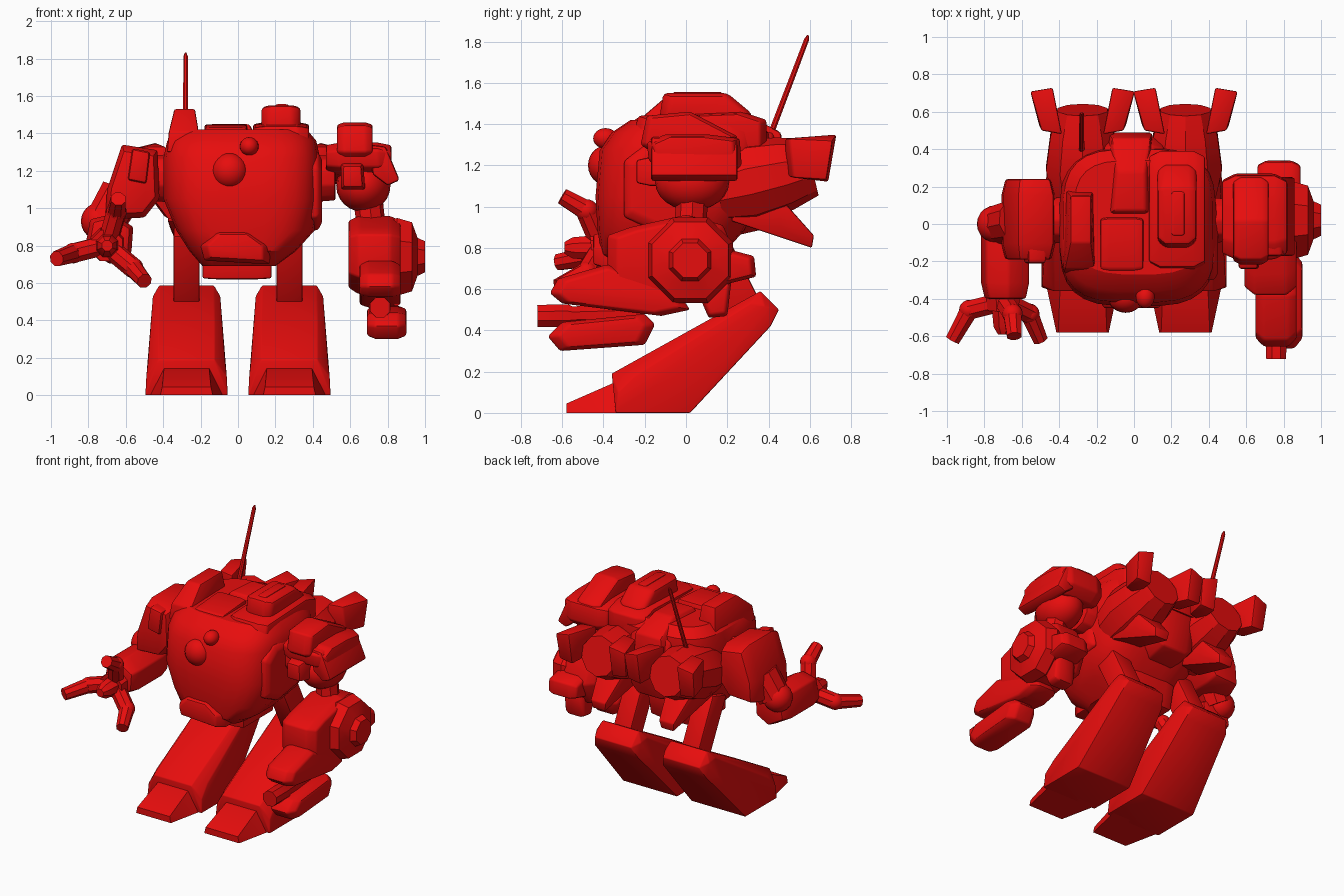
import bpy, bmesh, math
from mathutils import Vector

if "Cube" in bpy.data.objects:
    bpy.data.objects.remove(bpy.data.objects["Cube"])

red = bpy.data.materials.new("red_paint")
red.diffuse_color = (0.8, 0.004, 0.004, 1)
red.use_nodes = True
red.node_tree.nodes["Principled BSDF"].inputs["Base Color"].default_value = red.diffuse_color


def finish(name, bm, bevel=0.0, angle=32):
    bmesh.ops.recalc_face_normals(bm, faces=bm.faces)
    if bevel:
        bmesh.ops.dissolve_limit(bm, angle_limit=0.03, verts=bm.verts, edges=bm.edges)
        edges = [e for e in bm.edges if len(e.link_faces) == 2 and e.calc_face_angle() > 0.4]
        bmesh.ops.bevel(bm, geom=edges, offset=bevel, segments=2, profile=0.5,
                        affect='EDGES', clamp_overlap=True)
    me = bpy.data.meshes.new(name)
    bm.to_mesh(me)
    bm.free()
    me.materials.append(red)
    me.shade_smooth()
    me.set_sharp_from_angle(angle=math.radians(angle))
    ob = bpy.data.objects.new(name, me)
    bpy.context.collection.objects.link(ob)
    return ob


def hull(name, pts, bevel=0.0):
    """Convex chunk around a few corner points."""
    bm = bmesh.new()
    for p in pts:
        bm.verts.new(p)
    r = bmesh.ops.convex_hull(bm, input=bm.verts)
    bmesh.ops.delete(bm, geom=list({v for v in r["geom_interior"] if isinstance(v, bmesh.types.BMVert)}),
                     context='VERTS')
    return finish(name, bm, bevel)


def slab(name, outline, x0, x1, inset=0.8, bevel=0.012):
    """Side (y, z) outline spanning x0..x1, with chamfered flanks."""
    cy = sum(p[0] for p in outline) / len(outline)
    cz = sum(p[1] for p in outline) / len(outline)
    m = (x1 - x0) * 0.2
    pts = []
    for x, s in ((x0, inset), (x0 + m, 1), (x1 - m, 1), (x1, inset)):
        pts += [(x, cy + (y - cy) * s, cz + (z - cz) * s) for y, z in outline]
    return hull(name, pts, bevel)


def plate(name, outline, y0, y1, inset=0.8, bevel=0.012):
    """Front (x, z) outline spanning y0..y1, with chamfered ends."""
    cx = sum(p[0] for p in outline) / len(outline)
    cz = sum(p[1] for p in outline) / len(outline)
    m = (y1 - y0) * 0.2
    pts = []
    for y, s in ((y0, inset), (y0 + m, 1), (y1 - m, 1), (y1, inset)):
        pts += [(cx + (x - cx) * s, y, cz + (z - cz) * s) for x, z in outline]
    return hull(name, pts, bevel)


def tube(name, rings, sides=10, bevel=0.0):
    """Loft of round rings: (centre, radius) pairs."""
    bm = bmesh.new()
    axis = Vector(rings[-1][0]) - Vector(rings[0][0])
    rot = axis.to_track_quat('Z', 'Y')
    loops = []
    for c, r in rings:
        loops.append([bm.verts.new(Vector(c) + rot @ Vector((
            r * math.cos((i + .5) * math.tau / sides), r * math.sin((i + .5) * math.tau / sides), 0)))
            for i in range(sides)])
    for a, b in zip(loops, loops[1:]):
        for i in range(sides):
            j = (i + 1) % sides
            bm.faces.new((a[i], a[j], b[j], b[i]))
    bm.faces.new(loops[0])
    bm.faces.new(loops[-1])
    return finish(name, bm, bevel)


def orb(name, c, size):
    bm = bmesh.new()
    bmesh.ops.create_uvsphere(bm, u_segments=20, v_segments=12, radius=1)
    for v in bm.verts:
        v.co = Vector(c) + Vector(a * b for a, b in zip(v.co, size))
    return finish(name, bm)


# Torso: stacked rounded-square sections (z, x0, x1, y front, y back)
bm = bmesh.new()
N, prev = 28, None
for z, x0, x1, y0, y1 in ((.69, -.19, .20, -.32, .10), (.77, -.26, .31, -.41, .18), (.88, -.33, .41, -.43, .28),
                          (1.05, -.40, .44, -.44, .37), (1.27, -.40, .44, -.42, .41),
                          (1.36, -.38, .42, -.36, .40), (1.42, -.32, .37, -.27, .34)):
    ring = []
    for i in range(N):
        t = (i + .5) * math.tau / N
        c, s = math.cos(t), math.sin(t)
        ring.append(bm.verts.new(((x0 + x1) / 2 + (x1 - x0) / 2 * math.copysign(abs(c) ** .6, c),
                                  (y0 + y1) / 2 + (y1 - y0) / 2 * math.copysign(abs(s) ** .6, s), z)))
    if prev:
        for i in range(N):
            bm.faces.new((prev[i], prev[(i + 1) % N], ring[(i + 1) % N], ring[i]))
    else:
        bm.faces.new(ring)
    prev = ring
bm.faces.new(prev)
finish("torso", bm)

# Face of the torso
plate("chin", [(-.18, .72), (.17, .70), (.17, .80), (.06, .88), (-.12, .88), (-.2, .8)], -.45, -.1)
orb("main_eye", (-.045, -.39, 1.20), (.095, .085, .095))
orb("small_eye", (.06, -.39, 1.33), (.05, .06, .05))
slab("cheek", [(-.30, .95), (-.30, 1.22), (-.2, 1.3), (.1, 1.3), (.1, .92), (-.15, .88)], .33, .45)
slab("pelvis", [(-.2, .62), (-.2, .8), (.2, .8), (.16, .62)], -.19, .18, .95)

# Roof boxes
slab("roof_housing", [(-.27, 1.3), (-.23, 1.44), (.27, 1.46), (.39, 1.42), (.39, 1.25), (-.1, 1.2)], .08, .38, .9)
slab("roof_hatch", [(-.13, 1.42), (-.11, 1.55), (.2, 1.55), (.32, 1.45), (.32, 1.40)], .125, .335, .85, .02)
slab("roof_hatch_rib", [(-.08, 1.5), (-.06, 1.556), (.17, 1.556), (.2, 1.5)], .20, .27, .95, .006)
hull("launcher", [(x, y, z) for x0, x1, y, z in ((-.38, -.2, -.26, 1.3), (-.37, -.21, -.24, 1.41),
     (-.34, -.23, -.1, 1.53), (-.34, -.23, .15, 1.53), (-.37, -.21, .19, 1.3)) for x in (x0, x1)], .01)
hull("rear_roof_box", [(x, y, z) for x0, x1, y, z in ((-.15, .1, .04, 1.38), (-.11, .06, .07, 1.45),
     (-.09, .06, .28, 1.45), (-.12, .09, .46, 1.36), (-.14, .1, .49, 1.15)) for x in (x0, x1)], .015)
slab("front_roof_box", [(-.3, 1.35), (-.24, 1.43), (.03, 1.45), (.05, 1.35)], -.18, .05, .95)
tube("antenna", [((-.28, .38, 1.27), .016), ((-.28, .585, 1.81), .013), ((-.28, .592, 1.83), .005)], 8)
slab("back_pack", [(.2, .85), (.2, 1.35), (.42, 1.36), (.47, 1.2), (.42, .9)], -.16, .16)

for s, side in ((-1, "left"), (1, "right")):
    X = .275 * s
    # Legs
    hull(side + "_shin", [(X + s * d, y, z) for y, z, w in (
        (-.34, 0, .22), (.02, 0, .22), (-.36, .19, .15), (-.33, .10, .215), (-.25, .18, .205), (.10, .09, .20),
        (.45, .50, .145), (.41, .42, .175), (.36, .59, .145), (.31, .53, .18), (.38, .52, .18),
        (.0, .39, .15)) for d in (-w, w)], .006)
    hull(side + "_toe", [(X + d, y, z) for y, z, w in ((-.3, 0, .2), (-.58, 0, .14), (-.58, .045, .13),
         (-.34, .15, .12), (-.28, .15, .13)) for d in (-w, w)])
    hull(side + "_thigh", [(X + d, y, z) for y, z in ((.02, .85), (.18, .9), (.36, .54), (.22, .46))
         for d in (-.07, .07)], .012)
    # Back thrusters with two upper fins and one lower fin
    tube(side + "_thruster", [((X, .15, 1.08), .17), ((X, .30, 1.12), .205), ((X, .48, 1.16), .18),
                              ((X, .61, 1.19), .14)], 10)
    for k, fin in ((-1, "inner"), (1, "outer")):
        hull(f"{side}_{fin}_fin", [(X + s * k * (.14 + a), y, z) for a, y, z in (
            (-.03, .48, 1.33), (.08, .50, 1.33), (-.03, .48, 1.15), (.09, .52, 1.14),
            (.02, .73, 1.35), (.14, .71, 1.32), (.02, .69, 1.12), (.13, .68, 1.13))], .01)
    hull(side + "_lower_fin", [(X + d, y, z) for y, z, w in ((.25, 1.05, .1), (.22, .93, .1), (.46, 1.04, .1),
         (.46, .90, .09), (.62, .86, .06), (.61, .80, .05)) for d in (-w, w)], .008)
    # Shoulder axle
    tube(side + "_shoulder_axle", [((.36 * s, .02, 1.16), .13), ((.52 * s, .02, 1.16), .12)], 10, .01)

# Right arm: shoulder armour
slab("right_shoulder_armour", [(-.18, 1.22), (-.19, 1.31), (-.1, 1.35), (.1, 1.35), (.26, 1.33), (.27, 1.2),
     (.2, 1.14), (-.08, 1.18)], .47, .82, .85)
slab("right_shoulder_crest", [(-.22, 1.30), (-.19, 1.44), (.02, 1.46), (.25, 1.34), (.25, 1.25), (-.1, 1.22)],
     .53, .72, .9)
hull("right_shoulder_flap", [(x, y, z) for y, b in ((-.17, 0), (.25, .01)) for x, z in (
    (.70, 1.34), (.79, 1.33 - b), (.865, 1.15), (.80, 1.12), (.72, 1.18))], .015)
plate("right_shoulder_front", [(.55, 1.1), (.55, 1.24), (.67, 1.24), (.68, 1.1)], -.24, .1)
orb("right_upper_arm", (.67, .03, 1.12), (.145, .18, .14))
tube("right_elbow", [((.69, .03, 1.08), .08), ((.72, .02, .85), .075)], 8)

# Right forearm with round shield and gun
slab("right_forearm", [(-.38, .63), (-.38, .86), (-.27, .9), (-.14, .9), (0, .96), (.18, .91), (.25, .74),
     (.18, .58), (-.1, .54)], .59, .87, .85)
tube("round_shield", [((.80, .02, .74), .2), ((.85, .02, .74), .225), ((.93, .02, .74), .20),
                      ((.96, .02, .74), .11), ((1.0, .02, .74), .09)], 8)
slab("forearm_rear_stub", [(.1, .6), (.1, .82), (.33, .76), (.34, .66), (.24, .64)], .66, .89)
slab("forearm_rear_claw", [(.05, .6), (.22, .64), (.2, .47), (.11, .46)], .68, .84)
slab("gun_shroud", [(-.66, .58), (-.62, .65), (-.38, .72), (-.05, .6), (.02, .5), (-.12, .47), (-.45, .53),
     (-.6, .53)], .65, .87, .85)
tube("gun_barrel", [((.76, -.2, .48), .05), ((.76, -.55, .47), .05), ((.76, -.57, .47), .06),
                    ((.76, -.72, .47), .058)], 8)
slab("lower_gun", [(-.67, .37), (-.61, .30), (-.2, .33), (-.15, .43), (-.2, .48), (-.6, .44)], .69, .9)

# Left arm: shoulder armour
plate("left_shoulder_armour", [(-.62, 1.34), (-.43, 1.31), (-.42, 1.05), (-.5, .95), (-.71, .94), (-.70, 1.1)],
      -.19, .24, .85)
plate("left_shoulder_panel", [(-.565, 1.32), (-.47, 1.30), (-.49, 1.13), (-.59, 1.15)], -.21, -.1, .95)
orb("left_elbow", (-.74, 0, .93), (.1, .1, .1))
tube("left_upper_arm", [((-.62, .02, 1.08), .12), ((-.71, 0, .93), .11)], 10)

# Left forearm and three-fingered hand
plate("left_forearm", [(-.82, .78), (-.79, .94), (-.67, .97), (-.56, .90), (-.57, .76), (-.68, .70)],
      -.40, .03, .85)
tube("left_wrist", [((-.70, -.35, .81), .10), ((-.70, -.46, .80), .09)], 8)
tube("left_palm_nub", [((-.70, -.40, .80), .07), ((-.70, -.55, .80), .055), ((-.70, -.59, .80), .03)], 8)
for i, (a, b, c) in enumerate((((-.72, -.42, .80), (-.88, -.46, .76), (-.97, -.62, .73)),
                               ((-.68, -.42, .78), (-.56, -.48, .68), (-.50, -.62, .61)),
                               ((-.69, -.42, .84), (-.65, -.48, .98), (-.64, -.60, 1.05)))):
    tube(f"left_finger_{i + 1}_base", [(a, .055), (b, .055)], 8)
    orb(f"left_finger_{i + 1}_knuckle", b, (.055, .055, .055))
    tube(f"left_finger_{i + 1}_tip", [(b, .052), (c, .042)], 8)
